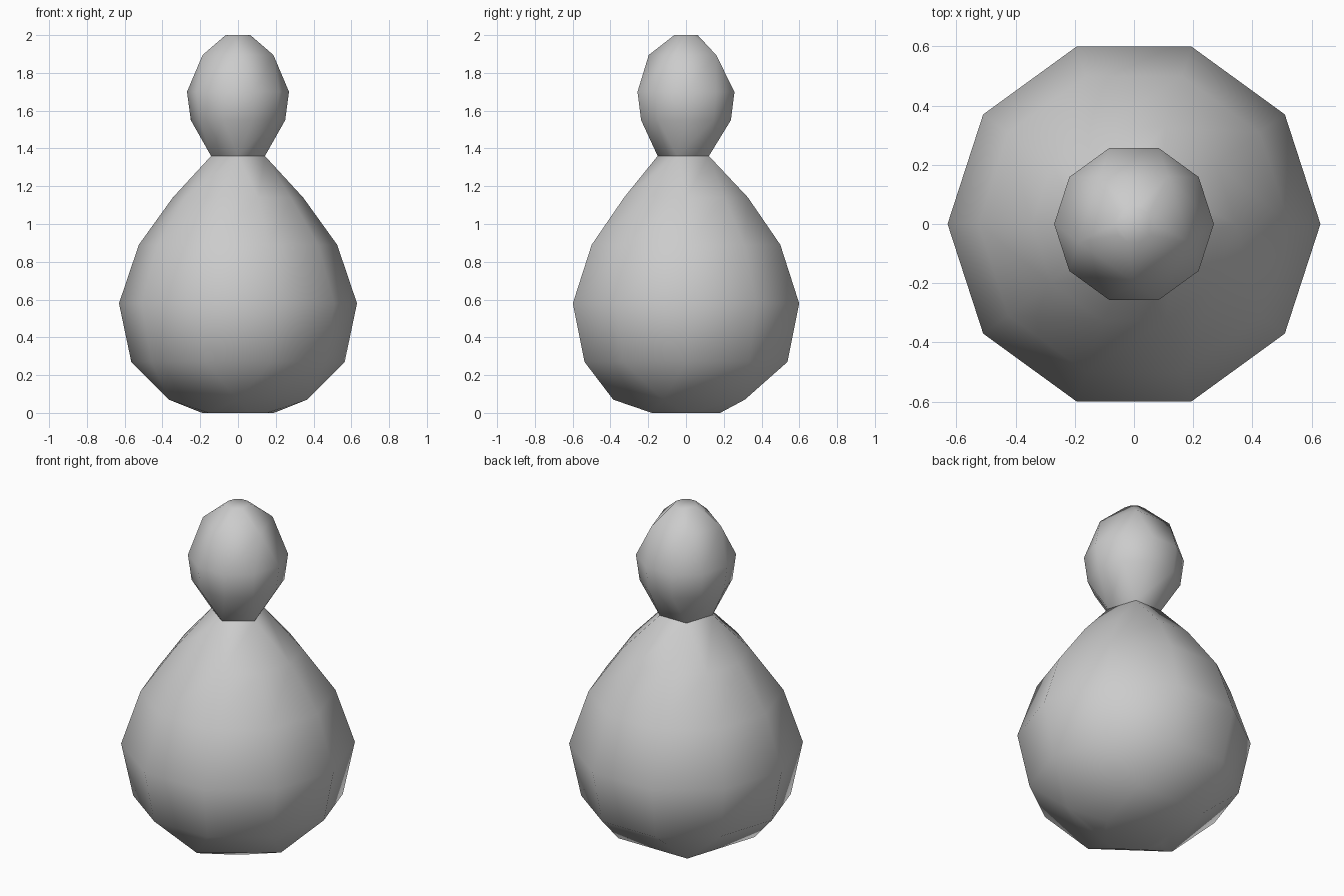
import bpy, bmesh
from math import sin, cos, radians

if "Cube" in bpy.data.objects:
    bpy.data.objects.remove(bpy.data.objects["Cube"])

# Gourd profile: (height, radius, sides); 5-sided rings point towards the front
PROFILE = [
    (0.00, 0.19, 10), (0.07, 0.385, 5), (0.27, 0.565, 10), (0.58, 0.63, 10),
    (0.89, 0.525, 10), (1.14, 0.345, 10), (1.36, 0.15, 5), (1.55, 0.25, 10),
    (1.70, 0.27, 10), (1.895, 0.197, 5), (2.00, 0.065, 10),
]


def ring(bm, z, r, sides):
    """Ten corners; on 5-sided rings neighbouring corners coincide in pairs."""
    verts = []
    for k in range(10):
        a = 36 * k if sides == 10 else 72 * ((k + 1) // 2) - 18
        a = radians(a)
        verts.append(bm.verts.new((r * cos(a), r * sin(a), z)))
    return verts


# Gourd body, neck and head as one closed skin
bm = bmesh.new()
rings = [ring(bm, *p) for p in PROFILE]
for low, high in zip(rings, rings[1:]):
    for i in range(10):
        j = (i + 1) % 10
        bm.faces.new((low[i], low[j], high[j], high[i]))
bm.faces.new(rings[0][::-1])
bm.faces.new(rings[-1])
bmesh.ops.remove_doubles(bm, verts=bm.verts[:], dist=0.0005)
bmesh.ops.recalc_face_normals(bm, faces=bm.faces[:])

mesh = bpy.data.meshes.new("gourd_body")
bm.to_mesh(mesh)
bm.free()
gourd = bpy.data.objects.new("gourd_body", mesh)
bpy.context.collection.objects.link(gourd)

# Smooth sides
bpy.context.view_layer.objects.active = gourd
gourd.select_set(True)
bpy.ops.object.shade_smooth_by_angle(angle=radians(60))
